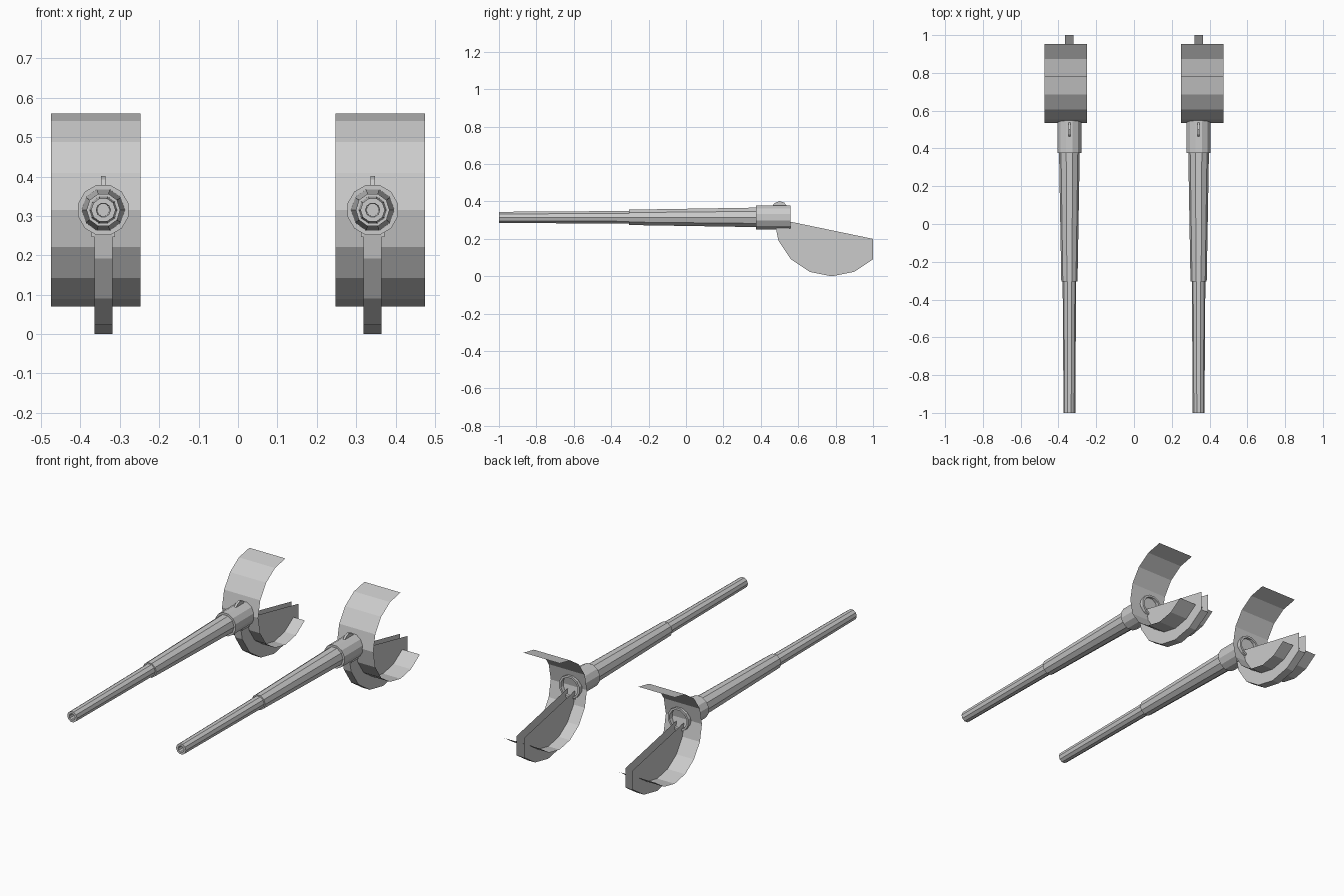
import bpy
from math import sin, cos, pi, radians

if "Cube" in bpy.data.objects:
    bpy.data.objects.remove(bpy.data.objects["Cube"])

CX, CZ = 0.342, 0.315      # barrel axis
PY = 0.78                  # pivot of the curved shield


def add(name, verts, faces):
    me = bpy.data.meshes.new(name)
    me.from_pydata(verts, [], faces)
    me.update()
    ob = bpy.data.objects.new(name, me)
    bpy.context.collection.objects.link(ob)
    m = ob.modifiers.new("Mirror", 'MIRROR')
    m.use_mirror_merge = False
    return ob


def lathe(name, profile, n, cap_end=True):
    """Revolve (y, radius) points about the barrel axis."""
    verts, faces = [], []
    for y, r in profile:
        for i in range(n):
            a = 2 * pi * (i + 0.5) / n
            verts.append((CX + r * sin(a), y, CZ + r * cos(a)))
    for k in range(len(profile) - 1):
        for i in range(n):
            j = (i + 1) % n
            faces.append((k * n + i, k * n + j, (k + 1) * n + j, (k + 1) * n + i))
    if cap_end:
        last = (len(profile) - 1) * n
        faces.append(tuple(last + i for i in range(n)))
    return add(name, verts, faces)


def strip(name, path, x0, x1, sides=False, close=False):
    """Extrude a (y, z) path across x, optionally with side plates."""
    n = len(path)
    verts = [(x, y, z) for x in (x0, x1) for y, z in path]
    faces = [(i, i + 1, n + i + 1, n + i) for i in range(n - 1)]
    if close:
        faces.append((n - 1, 0, n, 2 * n - 1))
    if sides:
        faces.append(tuple(reversed(range(n))))
        faces.append(tuple(range(n, 2 * n)))
    return add(name, verts, faces)


# Barrel: hollow muzzle, outer tube running back into the sleeve
lathe("barrel_tube", [(-0.85, 0.016), (-1.0, 0.018), (-1.0, 0.031), (-0.28, 0.036)], 10, False)
lathe("bore_end", [(-0.85, 0.016)], 10)

# Thicker tapered sleeve
lathe("barrel_sleeve", [(-0.305, 0.034), (-0.305, 0.043), (0.39, 0.055)], 10, False)

# Collar with recessed rear opening
lathe("collar", [(0.375, 0.052), (0.375, 0.066), (0.56, 0.066),
                 (0.56, 0.054), (0.53, 0.054)], 12)

# Thin curved shield, 22.5 degree facets
R = 0.245
arc = [(PY - R * sin(radians(22.5 * k)), CZ + R * cos(radians(22.5 * k))) for k in range(11)]
strip("curved_shield", arc, 0.248, 0.475)

# Open-topped trough behind the collar
R = 0.31
low = [(PY - R * sin(radians(a)), R - R * cos(radians(a)))
       for a in (90, 67.5, 45, 22.5, 0, -22.5, -45)]
low[-1] = (1.0, low[-1][1])
w = 0.023
strip("trough", low + [(1.0, 0.2)], CX - w, CX + w, sides=True)
# remove the open rear face of the trough
me = bpy.data.objects["trough"].data
keep = [tuple(p.vertices) for p in me.polygons
        if not all(me.vertices[v].co.y > 0.995 for v in p.vertices)]
co = [tuple(v.co) for v in me.vertices]
me.clear_geometry()
me.from_pydata(co, [], keep)

# Small lug on top of the collar
lug = [(0.455, 0.37), (0.475, 0.392), (0.5, 0.402), (0.525, 0.394), (0.545, 0.37)]
strip("top_lug", lug, CX - 0.006, CX + 0.006, sides=True, close=True)

# Small pad under the collar
pad = [(0.485, 0.262), (0.485, 0.246), (0.55, 0.246), (0.55, 0.262)]
strip("under_pad", pad, CX - 0.03, CX + 0.03, sides=True, close=True)
